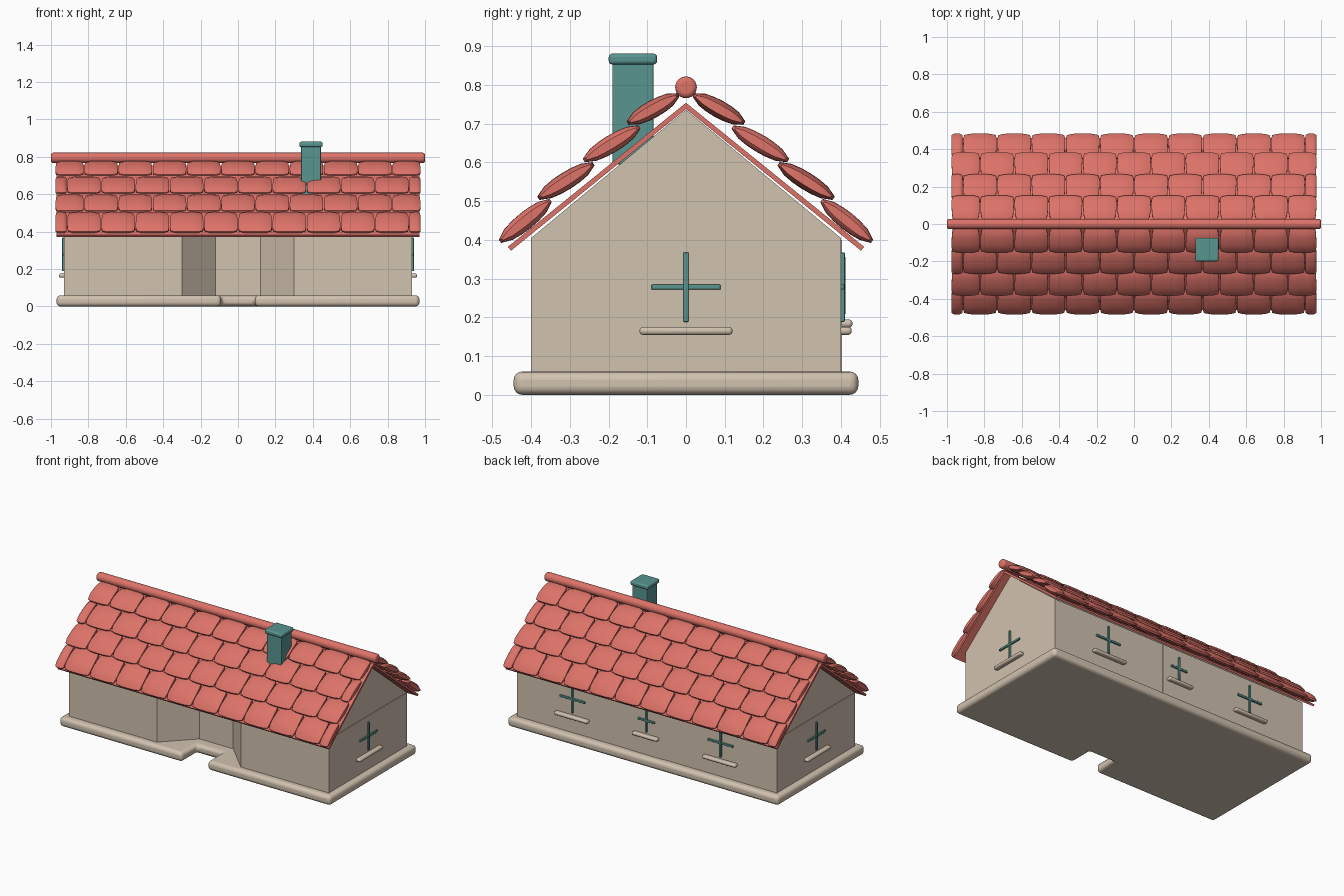
import bpy, bmesh, math
from mathutils import Matrix, Vector

cube = bpy.data.objects.get("Cube")
if cube:
    bpy.data.objects.remove(cube, do_unlink=True)


def material(name, rgb):
    mat = bpy.data.materials.new(name)
    mat.use_nodes = True
    mat.diffuse_color = (*rgb, 1)
    mat.node_tree.nodes["Principled BSDF"].inputs["Base Color"].default_value = (*rgb, 1)
    return mat


CREAM = material("cream plaster", (0.64, 0.54, 0.43))
RED = material("red clay", (0.72, 0.17, 0.14))
TEAL = material("teal paint", (0.10, 0.30, 0.28))


def finish(name, bm, mat, bevel=0, segments=3, smooth=True):
    bmesh.ops.recalc_face_normals(bm, faces=bm.faces[:])
    mesh = bpy.data.meshes.new(name)
    bm.to_mesh(mesh)
    bm.free()
    mesh.materials.append(mat)
    obj = bpy.data.objects.new(name, mesh)
    bpy.context.collection.objects.link(obj)
    if bevel:
        mod = obj.modifiers.new("Rounded edges", "BEVEL")
        mod.width = bevel
        mod.segments = segments
        mod.limit_method = "ANGLE"
    if smooth:
        bpy.ops.object.select_all(action="DESELECT")
        obj.select_set(True)
        bpy.context.view_layer.objects.active = obj
        bpy.ops.object.shade_smooth_by_angle(angle=math.radians(40))
    return obj


def extrude(points, direction):
    """Solid made by pushing a flat outline along a direction."""
    bm = bmesh.new()
    face = bm.faces.new([bm.verts.new(p) for p in points])
    res = bmesh.ops.extrude_face_region(bm, geom=[face], use_keep_orig=True)
    moved = [g for g in res["geom"] if isinstance(g, bmesh.types.BMVert)]
    bmesh.ops.translate(bm, verts=moved, vec=Vector(direction))
    return bm


def add_box(bm, center, size, place=Matrix()):
    mat = place @ Matrix.Translation(center) @ Matrix.Diagonal((*size, 1))
    bmesh.ops.create_cube(bm, size=1, matrix=mat)


def box(name, center, size, mat, bevel=0):
    bm = bmesh.new()
    add_box(bm, center, size)
    return finish(name, bm, mat, bevel)


# Foundation slab with an entrance notch
half = [(0.09, -0.29), (0.09, -0.445), (0.97, -0.445), (0.97, 0.445)]
outline = half + [(-x, y) for x, y in reversed(half)]
finish("foundation", extrude([(x, y, 0) for x, y in outline], (0, 0, 0.06)), CREAM, 0.022, 4)

# Walls with a splayed porch recess at the front
half = [(0.12, -0.22), (0.30, -0.40), (0.93, -0.40), (0.93, 0.40)]
outline = half + [(-x, y) for x, y in reversed(half)]
finish("walls", extrude([(x, y, 0.055) for x, y in outline], (0, 0, 0.35)), CREAM, smooth=False)
box("back_wall_panel", (0, 0.40, 0.23), (0.24, 0.006, 0.34), CREAM)

# Gable and roof deck
gable = [(-0.927, y, z) for y, z in [(-0.40, 0.405), (0.40, 0.405), (0, 0.736)]]
finish("gable", extrude(gable, (1.854, 0, 0)), CREAM, smooth=False)
deck = [(-0.46, 0.382), (0, 0.754), (0.46, 0.382), (0.452, 0.372), (0, 0.738), (-0.452, 0.372)]
finish("roof_deck", extrude([(-0.97, y, z) for y, z in deck], (1.94, 0, 0)), RED, smooth=False)


# Roof tiles: pillow-shaped, slightly narrower at the upper end
def add_tile(bm, x0, x1, length, place):
    tile = bmesh.new()
    bmesh.ops.create_cube(tile, size=2)
    bmesh.ops.subdivide_edges(tile, edges=tile.edges[:], cuts=5, use_grid_fill=True)
    for v in tile.verts:
        a, b, c = v.co
        wide = (x1 - x0) / 2 * (0.97 - 0.03 * b) * (1 - 0.08 * b ** 4)
        long = length / 2 * (1 - 0.1 * a ** 4)
        thick = 0.023 * math.sqrt(1 - 0.95 * b * b) * (1 - 0.5 * a ** 6)
        v.co = place @ Vector(((x0 + x1) / 2 + a * wide, b * long, c * thick))
    mesh = bpy.data.meshes.new("tile")
    tile.to_mesh(mesh)
    tile.free()
    bm.from_mesh(mesh)
    bpy.data.meshes.remove(mesh)


PITCH, END = 0.183, 0.977
ROWS = [(0.415, 0.449, 39, 0.168), (0.31, 0.552, 32, 0.168),
        (0.192, 0.648, 31, 0.168), (0.085, 0.738, 29, 0.150)]
for side, mirror in (("front", 1), ("back", -1)):
    for i, (y, z, angle, length) in enumerate(ROWS):
        bm = bmesh.new()
        place = (Matrix.Diagonal((1, mirror, 1, 1)) @ Matrix.Translation((0, -y, z))
                 @ Matrix.Rotation(math.radians(angle), 4, "X"))
        shift = 0.5 if i % 2 == 0 else 0
        for k in range(-6, 6):
            start = (k + 0.5 + shift) * PITCH - (PITCH if shift else 0)
            x0, x1 = max(start, -END), min(start + PITCH, END)
            if x1 - x0 > 0.02:
                add_tile(bm, x0, x1, length, place)
        if shift:
            add_tile(bm, 5 * PITCH, END, length, place)
        finish(f"{side}_tile_row_{i + 1}", bm, RED)

# Ridge cap
bm = bmesh.new()
bmesh.ops.create_cone(bm, cap_ends=True, segments=24, radius1=0.028, radius2=0.028, depth=2,
                      matrix=Matrix.Translation((0, 0, 0.794)) @ Matrix.Rotation(math.pi / 2, 4, "Y"))
finish("ridge_cap", bm, RED, 0.012)

# Chimney
box("chimney_shaft", (0.39, -0.137, 0.73), (0.105, 0.105, 0.27), TEAL, 0.004)
box("chimney_cap", (0.39, -0.137, 0.867), (0.125, 0.125, 0.028), TEAL, 0.009)


# Windows: frame ring, crossing bars and a rounded sill, built facing -y
def window(name, origin, turn, width, height):
    place = Matrix.Translation(origin) @ Matrix.Rotation(turn, 4, "Z")
    bar = 0.021
    bm = bmesh.new()
    outer = [bm.verts.new((sx * width / 2, 0, sz * height / 2))
             for sx, sz in ((-1, -1), (1, -1), (1, 1), (-1, 1))]
    bm.faces.new(outer)
    corners = [e for e in bm.verts]
    bmesh.ops.bevel(bm, geom=corners, offset=0.015, segments=4, profile=0.5, affect="VERTICES")
    res = bmesh.ops.inset_region(bm, faces=bm.faces[:], thickness=bar)
    ring = res["faces"]
    bmesh.ops.delete(bm, geom=[f for f in bm.faces if f not in ring], context="FACES")
    res = bmesh.ops.extrude_face_region(bm, geom=bm.faces[:], use_keep_orig=True)
    moved = [g for g in res["geom"] if isinstance(g, bmesh.types.BMVert)]
    bmesh.ops.translate(bm, verts=moved, vec=(0, -0.014, 0))
    bm.transform(place)
    finish(name + "_frame", bm, TEAL, 0.004, 2)
    bm = bmesh.new()
    add_box(bm, (0, -0.004, 0), (0.013, 0.012, height - bar), place)
    add_box(bm, (0, -0.003, 0), (width - bar, 0.012, 0.013), place)
    finish(name + "_bars", bm, TEAL, 0.002, 2)
    bm = bmesh.new()
    add_box(bm, (0, -0.011, -height / 2 - 0.013), (width + 0.04, 0.034, 0.021), place)
    finish(name + "_sill", bm, CREAM, 0.009)


window("left_window", (0.93, 0, 0.278), math.pi / 2, 0.2, 0.2)
window("right_window", (-0.93, 0, 0.278), -math.pi / 2, 0.2, 0.2)
window("back_left_window", (0.53, 0.40, 0.278), math.pi, 0.2, 0.2)
window("back_right_window", (-0.53, 0.40, 0.278), math.pi, 0.2, 0.2)
window("back_middle_window", (0, 0.402, 0.282), math.pi, 0.14, 0.17)
